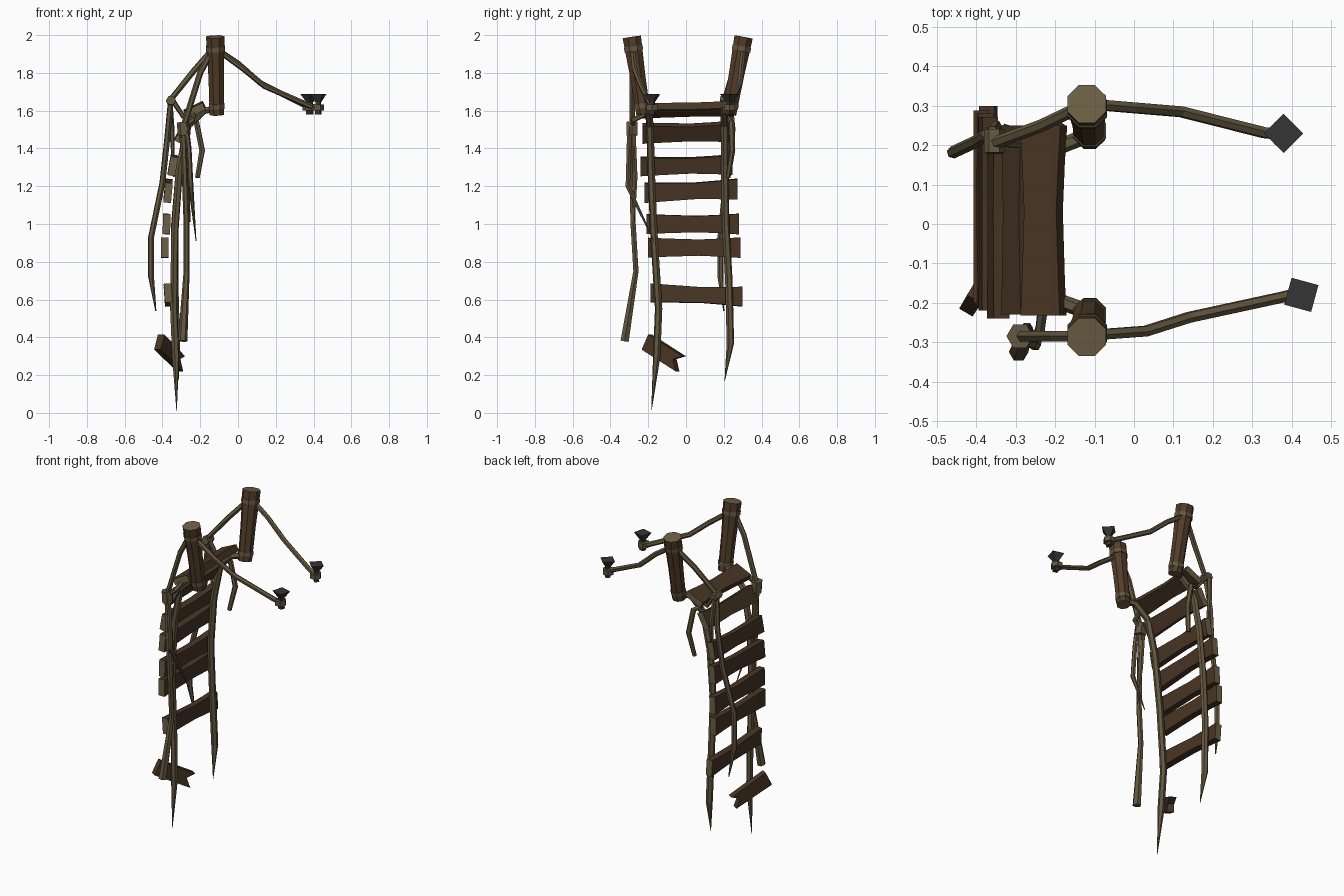
import bpy, bmesh, math
from mathutils import Vector


def mat(name, c):
    m = bpy.data.materials.new(name)
    m.diffuse_color = (*c, 1)
    return m


WOOD = mat("dark plank wood", (0.065, 0.036, 0.018))
POST = mat("post wood", (0.085, 0.046, 0.022))
ENDS = mat("cut wood end", (0.15, 0.115, 0.058))
ROPE = mat("old rope", (0.125, 0.095, 0.05))
IRON = mat("dark iron", (0.035, 0.035, 0.037))


def loft(name, rings, mats, cap=0):
    """Skin a list of point rings, closing both ends."""
    bm = bmesh.new()
    vs = [[bm.verts.new(p) for p in r] for r in rings]
    n = len(rings[0])
    for a, b in zip(vs, vs[1:]):
        for i in range(n):
            j = (i + 1) % n
            bm.faces.new((a[i], a[j], b[j], b[i]))
    for r in (vs[0][::-1], vs[-1]):
        bm.faces.new(r).material_index = cap
    bmesh.ops.recalc_face_normals(bm, faces=bm.faces)
    me = bpy.data.meshes.new(name)
    bm.to_mesh(me)
    bm.free()
    for m in mats:
        me.materials.append(m)
    ob = bpy.data.objects.new(name, me)
    bpy.context.collection.objects.link(ob)
    return ob


def tube(name, pts, radii, mats, sides=6, cap=0, spin=0.0):
    """Flat-sided tube through points, one radius per point."""
    pts = [Vector(p) for p in pts]
    if not isinstance(radii, (list, tuple)):
        radii = [radii] * len(pts)
    rings, u = [], None
    for i, p in enumerate(pts):
        t = (pts[min(i + 1, len(pts) - 1)] - pts[max(i - 1, 0)]).normalized()
        if u is None:
            u = Vector((1, 0, 0)) if abs(t.x) < 0.9 else Vector((0, 1, 0))
        u = (u - t * u.dot(t)).normalized()
        w = t.cross(u)
        rings.append([p + radii[i] * (u * math.cos(a) + w * math.sin(a))
                      for a in (spin + k * math.tau / sides for k in range(sides))])
    return loft(name, rings, mats, cap)


def rope(name, pts, r=0.018, tip=None):
    radii = [r] * len(pts)
    if tip is not None:
        radii[-1] = tip
    return tube(name, pts, radii, [ROPE])


def plank(name, x, z, y0, y1, h, tilt, dz=0.0):
    """Plank across y, pinched in the middle, tilted to follow the bridge."""
    a = math.radians(tilt)
    up, out = Vector((math.cos(a), 0, math.sin(a))), Vector((-math.sin(a), 0, math.cos(a)))
    rings = []
    for f, s in ((0, 1.0), (0.2, 0.92), (0.55, 0.82), (0.8, 0.92), (1, 1.04)):
        c = Vector((x, y0 + (y1 - y0) * f, z + dz * (f - 0.5)))
        rings.append([c + up * h / 2 * s * i + out * 0.02 * j
                      for i, j in ((-1, -1), (1, -1), (1, 1), (-1, 1))])
    return loft(name, rings, [WOOD, ENDS], 1)


# Posts with rope wraps
for side, yt, yb in (("left", -0.287, -0.225), ("right", 0.305, 0.228)):
    top, bot = Vector((-0.12, yt, 1.99)), Vector((-0.112, yb, 1.58))
    tube(side + "_post", [bot, bot.lerp(top, 0.5), top], [0.041, 0.044, 0.053],
         [POST, ENDS], 8, 1, math.pi / 8)
    for f in (0.08, 0.82):
        r = 0.041 + 0.012 * f + 0.003
        tube(side + "_post_wrap", [bot.lerp(top, f), bot.lerp(top, f + 0.06)], r,
             [ROPE], 8, 0, math.pi / 8)

# Anchor ropes and iron stakes
rope("left_anchor_rope", [(-0.12, -0.283, 1.93), (0.03, -0.272, 1.82), (0.14, -0.237, 1.73),
                          (0.38, -0.185, 1.625), (0.44, -0.17, 1.61)], 0.015)
rope("right_anchor_rope", [(-0.12, 0.305, 1.93), (0.0, 0.295, 1.85), (0.12, 0.285, 1.745),
                           (0.33, 0.232, 1.64), (0.39, 0.225, 1.61)], 0.015)
for side, x, y, spin in (("left", 0.425, -0.18, 0.52), ("right", 0.38, 0.23, 0.0)):
    tube(side + "_stake", [(x, y, 1.58), (x, y, 1.61), (x, y, 1.645), (x, y, 1.688)],
         [0.02, 0.018, 0.018, 0.05], [IRON], 4, 0, spin)
    tube(side + "_stake_loop", [(x - 0.005, y, 1.602), (x - 0.005, y, 1.632)], 0.034, [ROPE])

# Planks: x, z, y start, y end, height, tilt, slope
for i, p in enumerate((
        (-0.23, 1.605, -0.232, 0.25, 0.11, 25, 0.01),
        (-0.295, 1.485, -0.23, 0.25, 0.105, 62, 0.01),
        (-0.345, 1.31, -0.24, 0.245, 0.10, 80, 0.01),
        (-0.37, 1.175, -0.22, 0.272, 0.105, 85, 0.02),
        (-0.378, 1.0, -0.21, 0.28, 0.105, 88, 0.0),
        (-0.388, 0.875, -0.2, 0.288, 0.105, 90, 0.0),
        (-0.37, 0.625, -0.188, 0.3, 0.10, 94, -0.02))):
    plank("plank_%d" % (i + 1), *p)

# Broken plank hanging at the bottom
face = [Vector(p) for p in ((-0.41, -0.235, 0.335), (-0.39, -0.2, 0.415), (-0.28, -0.02, 0.30),
                            (-0.305, -0.07, 0.285), (-0.29, -0.055, 0.22))]
loft("broken_plank", [face, [p + Vector((-0.034, 0.02, 0)) for p in face]], [WOOD])

# Main deck ropes
rope("left_deck_rope", [(-0.11, -0.225, 1.61), (-0.18, -0.2, 1.60), (-0.265, -0.19, 1.52),
                        (-0.31, -0.185, 1.3), (-0.335, -0.17, 0.95), (-0.34, -0.145, 0.55),
                        (-0.33, -0.155, 0.3), (-0.325, -0.183, 0.01)], 0.02, 0.001)
rope("right_deck_rope", [(-0.11, 0.228, 1.61), (-0.18, 0.2, 1.60), (-0.265, 0.205, 1.52),
                         (-0.31, 0.205, 1.3), (-0.335, 0.21, 1.0), (-0.335, 0.227, 0.7),
                         (-0.325, 0.235, 0.37), (-0.315, 0.205, 0.17)], 0.02, 0.001)

# Left handrail rope with frayed strands
rope("left_handrail", [(-0.13, -0.285, 1.93), (-0.2, -0.285, 1.8), (-0.29, -0.285, 1.51),
                       (-0.283, -0.287, 1.3), (-0.272, -0.28, 1.0), (-0.272, -0.265, 0.75),
                       (-0.293, -0.325, 0.38)], 0.016, 0.025)
tube("left_handrail_knot", [(-0.29, -0.285, 1.54), (-0.285, -0.285, 1.47)], 0.034, [ROPE], 6)
rope("left_tie", [(-0.29, -0.285, 1.51), (-0.24, -0.28, 1.55), (-0.23, -0.2, 1.59)], 0.014)
rope("left_loose_strand", [(-0.275, -0.3, 1.52), (-0.26, -0.302, 1.4), (-0.25, -0.308, 1.2),
                           (-0.222, -0.17, 0.91)], 0.014, 0.002)
rope("left_short_strand", [(-0.3, -0.28, 1.5), (-0.275, -0.27, 1.25), (-0.255, -0.275, 1.01)],
     0.015, 0.005)

# Right handrail rope with frayed strands
rope("right_handrail", [(-0.13, 0.3, 1.93), (-0.235, 0.25, 1.81), (-0.355, 0.205, 1.66),
                        (-0.375, 0.225, 1.45), (-0.4, 0.21, 1.22), (-0.46, 0.182, 0.93),
                        (-0.46, 0.182, 0.72), (-0.435, 0.2, 0.54)], 0.016, 0.003)
tube("right_handrail_knot", [(-0.355, 0.18, 1.655), (-0.355, 0.24, 1.65)], 0.026, [ROPE])
rope("right_tie", [(-0.35, 0.21, 1.66), (-0.29, 0.205, 1.57), (-0.23, 0.215, 1.6)], 0.014)
rope("right_short_strand", [(-0.265, 0.22, 1.56), (-0.22, 0.24, 1.54), (-0.19, 0.245, 1.39),
                            (-0.215, 0.222, 1.245)], 0.016, 0.013)
rope("right_inner_strand", [(-0.36, 0.235, 1.64), (-0.35, 0.25, 1.5), (-0.34, 0.225, 1.25)],
     0.014, 0.004)
